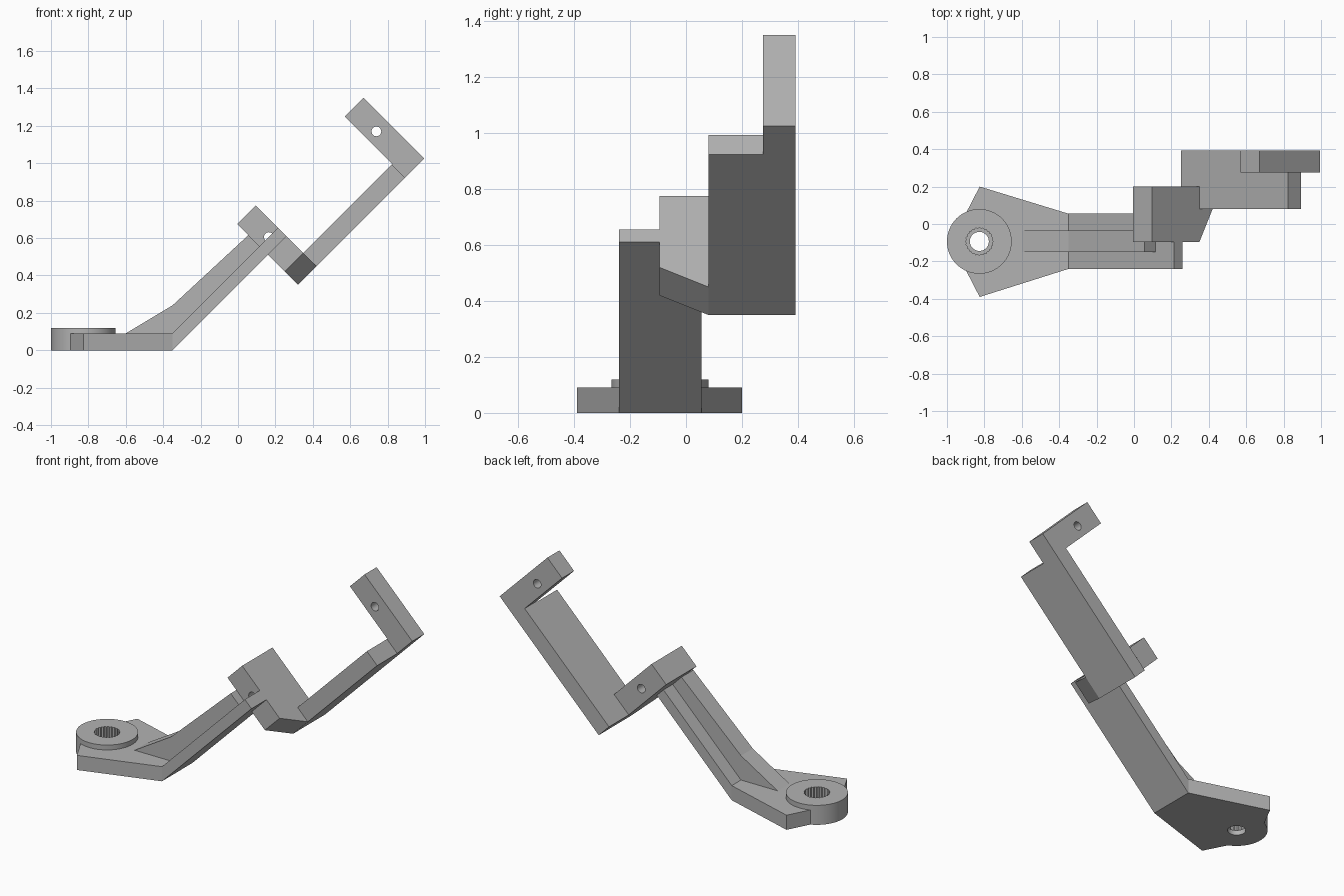
import bpy
import bmesh
import math
from mathutils import Vector

if "Cube" in bpy.data.objects:
    bpy.data.objects.remove(bpy.data.objects["Cube"])

grey = bpy.data.materials.new("plain_grey")
grey.use_nodes = True
colour = (0.45, 0.45, 0.45, 1)
grey.diffuse_color = colour
grey.node_tree.nodes["Principled BSDF"].inputs["Base Color"].default_value = colour


# Ways to place a flat profile (a, b) at a depth t
def side(a, b, t):
    return Vector((a, t, b))


def plan(a, b, t):
    return Vector((a, b, t))


def tilted(a, b, t):
    """a = z + x and b = z - x, for bars lying at 45 degrees."""
    return Vector(((a - b) / 2, t, (a + b) / 2))


def tilted_plan(a, b, t):
    """a = z - x, b = y, depth along z + x."""
    return tilted(t, a, b)


def prism(name, points, lo, hi, place):
    bm = bmesh.new()
    low, high = ([bm.verts.new(place(a, b, t)) for a, b in points] for t in (lo, hi))
    bm.faces.new(low)
    bm.faces.new(high)
    n = len(points)
    for i in range(n):
        j = (i + 1) % n
        bm.faces.new((low[i], low[j], high[j], high[i]))
    bmesh.ops.recalc_face_normals(bm, faces=bm.faces)
    mesh = bpy.data.meshes.new(name)
    bm.to_mesh(mesh)
    bm.free()
    mesh.materials.append(grey)
    obj = bpy.data.objects.new(name, mesh)
    bpy.context.collection.objects.link(obj)
    return obj


def bar(name, a0, a1, b0, b1, lo, hi):
    return prism(name, [(a0, b0), (a1, b0), (a1, b1), (a0, b1)], lo, hi, tilted)


def ring(centre, radius, sides, inner=None):
    """Circle points; with an inner radius every other point is pulled in."""
    pts = []
    for i in range(sides):
        r = inner if inner and i % 2 else radius
        t = 2 * math.pi * i / sides
        pts.append((centre[0] + r * math.cos(t), centre[1] + r * math.sin(t)))
    return pts


def select_only(obj):
    bpy.ops.object.select_all(action="DESELECT")
    obj.select_set(True)
    bpy.context.view_layer.objects.active = obj


def cut(cutter, *targets):
    cutter.hide_render = True
    for obj in targets:
        select_only(obj)
        mod = obj.modifiers.new("hole", "BOOLEAN")
        mod.operation = "DIFFERENCE"
        mod.solver = "EXACT"
        mod.object = cutter
        bpy.ops.object.modifier_apply(modifier=mod.name)
    bpy.data.objects.remove(cutter)


# Foot plate with round boss
hub = (-0.827, -0.093)
plate = prism("foot_plate", [(-0.9, 0.055), (-0.825, 0.2), (-0.35, 0.055),
                             (-0.35, -0.24), (-0.825, -0.39), (-0.9, -0.245)],
              0, 0.09, plan)
boss = prism("foot_boss", ring(hub, 0.173, 64), 0, 0.12, plan)

# Toothed socket over a narrower through hole
cut(prism("socket_cutter", ring(hub, 0.074, 48, 0.068), 0.03, 0.2, plan), plate, boss)
cut(prism("bore_cutter", ring(hub, 0.051, 32), -0.1, 0.1, plan), plate, boss)

# Lower arm and its stiffening rib
prism("lower_arm", [(-0.35, 0), (0.26, 0.61), (0.215, 0.655), (-0.35, 0.09)],
      -0.24, 0.055, side)
prism("lower_arm_rib", [(-0.6, 0.09), (-0.35, 0.24), (0.055, 0.615),
                        (0.115, 0.555), (-0.35, 0.09)], -0.15, -0.035, side)

# Cross block with a chamfered lower end
block = prism("cross_block", [(0.68, -0.095), (0.17, -0.095), (0.03, 0.08),
                              (0.03, 0.2), (0.68, 0.2)], 0.67, 0.87, tilted_plan)

# Upper arm: wide bar, narrow rear bar and end lug
bar("upper_arm", 0.67, 1.815, 0.03, 0.17, 0.08, 0.275)
bar("upper_arm_rear", 0.67, 2.02, 0.03, 0.17, 0.275, 0.392)
lug = bar("end_lug", 1.82, 2.02, 0.03, 0.68, 0.275, 0.392)

# Pin holes
cut(prism("block_pin_cutter", ring((0.165, 0.605), 0.026, 32), -0.3, 0.3, side), block)
cut(prism("lug_pin_cutter", ring((0.74, 1.17), 0.026, 32), 0.1, 0.5, side), lug)

for obj in (plate, boss, block, lug):
    select_only(obj)
    bpy.ops.object.shade_smooth_by_angle(angle=math.radians(25))
